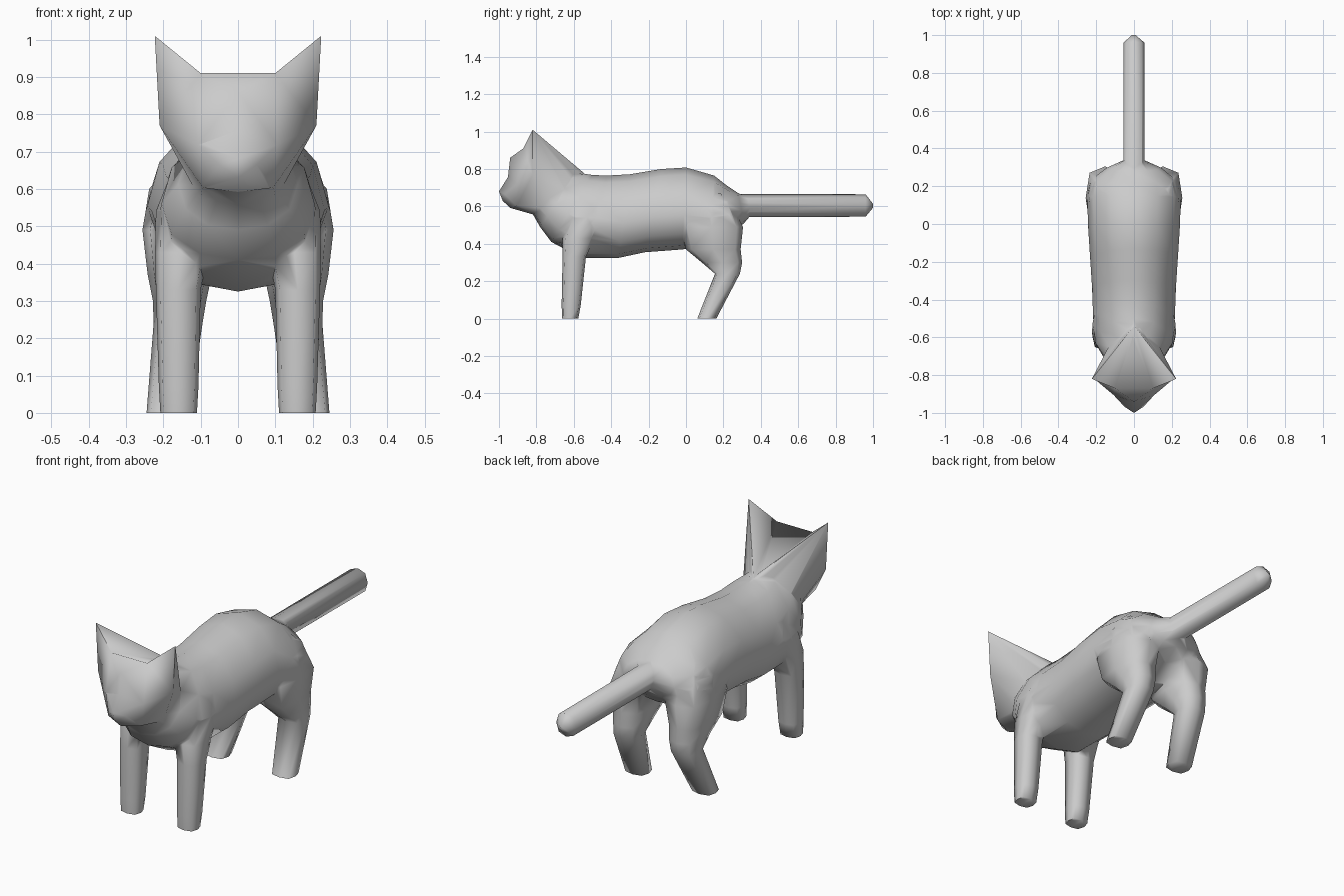
import bpy, bmesh
from math import sin, cos, pi, radians
from mathutils import Vector

if "Cube" in bpy.data.objects:
    bpy.data.objects.remove(bpy.data.objects["Cube"])

parts = []


def finish(bm, name):
    bmesh.ops.recalc_face_normals(bm, faces=bm.faces)
    mesh = bpy.data.meshes.new(name)
    bm.to_mesh(mesh)
    bm.free()
    ob = bpy.data.objects.new(name, mesh)
    bpy.context.collection.objects.link(ob)
    parts.append(ob)
    return ob


def loft(name, rings, sides, power=0.85, sag=0.0):
    """rings: (centre, half axis u, half axis v); sag lowers the flanks."""
    bm = bmesh.new()
    loops = []
    for c, u, v in rings:
        loop = []
        for i in range(sides):
            a = 2 * pi * i / sides
            cu, sv = cos(a), sin(a)
            cu = abs(cu) ** power * (1 if cu > 0 else -1)
            sv = abs(sv) ** power * (1 if sv > 0 else -1)
            sv -= sag * cu * cu
            loop.append(bm.verts.new(Vector(c) + Vector(u) * cu + Vector(v) * sv))
        loops.append(loop)
    for a, b in zip(loops, loops[1:]):
        for i in range(sides):
            j = (i + 1) % sides
            bm.faces.new((a[i], a[j], b[j], b[i]))
    bm.faces.new(loops[0])
    bm.faces.new(loops[-1])
    return finish(bm, name)


def hull(name, points, both=False, side=1):
    """Convex shape; both=True also adds the points reflected in x."""
    bm = bmesh.new()
    for x, y, z in points:
        bm.verts.new((x * side, y, z))
        if both and x > 0:
            bm.verts.new((-x, y, z))
    res = bmesh.ops.convex_hull(bm, input=bm.verts)
    junk = [g for g in res["geom_interior"] if isinstance(g, bmesh.types.BMVert)]
    bmesh.ops.delete(bm, geom=junk, context="VERTS")
    return finish(bm, name)


# body: top y, top z, bottom y, bottom z, half width
body_rings = [
    (-0.66, 0.80, -0.82, 0.555, 0.115),
    (-0.58, 0.78, -0.78, 0.49, 0.16),
    (-0.50, 0.768, -0.72, 0.41, 0.205),
    (-0.42, 0.765, -0.56, 0.325, 0.216),
    (-0.30, 0.772, -0.36, 0.325, 0.222),
    (-0.13, 0.80, -0.22, 0.355, 0.232),
    (0.00, 0.808, -0.02, 0.37, 0.243),
    (0.15, 0.765, 0.13, 0.39, 0.25),
    (0.22, 0.71, 0.24, 0.45, 0.23),
    (0.28, 0.67, 0.31, 0.51, 0.145),
    (0.34, 0.655, 0.34, 0.545, 0.05),
]
body = loft("cat_body", [((0, (ty + by) / 2, (tz + bz) / 2), (w, 0, 0),
                          (0, (ty - by) / 2, (tz - bz) / 2))
                         for ty, tz, by, bz, w in body_rings], 12, power=1.0, sag=0.16)

# tail: y, half width, half height
tail = [(0.24, 0.055, 0.062), (0.96, 0.055, 0.06), (1.0, 0.012, 0.012)]
loft("tail", [((0, y, 0.605), (w, 0, 0), (0, 0, h)) for y, w, h in tail], 8, power=0.85)


def leg(name, sections, side):
    """sections: z, front y, back y, inner x, outer x"""
    loft(name, [((side * (x0 + x1) / 2, (y0 + y1) / 2, z), ((x1 - x0) / 2, 0, 0),
                 (0, (y1 - y0) / 2, 0)) for z, y0, y1, x0, x1 in sections],
         8, power=0.65)


for side in (1, -1):
    leg("front_leg", [
        (0.0, -0.662, -0.576, 0.110, 0.208),
        (0.07, -0.665, -0.563, 0.106, 0.212),
        (0.33, -0.66, -0.535, 0.100, 0.220),
        (0.43, -0.66, -0.49, 0.08, 0.222),
        (0.54, -0.62, -0.44, 0.08, 0.220),
        (0.64, -0.57, -0.43, 0.08, 0.18),
    ], side)
    leg("hind_leg", [
        (0.0, 0.06, 0.162, 0.13, 0.245),
        (0.24, 0.155, 0.288, 0.095, 0.226),
        (0.30, 0.085, 0.300, 0.085, 0.228),
        (0.37, 0.00, 0.292, 0.07, 0.242),
        (0.49, -0.03, 0.305, 0.05, 0.256),
        (0.60, 0.02, 0.25, 0.05, 0.238),
        (0.67, 0.06, 0.20, 0.06, 0.19),
    ], side)
    # pointed ears running back into the neck
    hull("ear", [
        (0.223, -0.82, 1.01), (0.10, -0.87, 0.91), (-0.01, -0.85, 0.80),
        (0.21, -0.82, 0.77), (-0.01, -0.53, 0.77), (0.135, -0.65, 0.69),
        (-0.01, -0.75, 0.70),
    ], side=side)

# head and muzzle
hull("head", [
    (0.10, -0.87, 0.91), (0, -0.94, 0.86), (0, -0.955, 0.73), (0.11, -0.905, 0.72),
    (0.21, -0.82, 0.77), (0.10, -0.90, 0.60), (0, -0.93, 0.59), (0, -0.81, 0.555),
    (0.135, -0.65, 0.69), (0.03, -0.55, 0.77), (0.10, -0.74, 0.57),
], both=True)
hull("muzzle", [
    (0, -1.0, 0.68), (0, -0.98, 0.63), (0, -0.95, 0.76), (0.05, -0.968, 0.665),
    (0.11, -0.903, 0.72), (0.097, -0.90, 0.603), (0, -0.94, 0.592), (0, -0.86, 0.61),
], both=True)

# fuse everything into one skin
bpy.context.view_layer.objects.active = body
for part in parts[1:]:
    mod = body.modifiers.new("fuse", "BOOLEAN")
    mod.operation = "UNION"
    mod.solver = "EXACT"
    mod.object = part
    bpy.ops.object.modifier_apply(modifier=mod.name)
    bpy.data.objects.remove(part)
bm = bmesh.new()
bm.from_mesh(body.data)
bmesh.ops.remove_doubles(bm, verts=bm.verts, dist=0.012)
bmesh.ops.triangulate(bm, faces=[f for f in bm.faces if len(f.verts) > 4])
bm.to_mesh(body.data)
bm.free()
bpy.ops.object.select_all(action="DESELECT")
body.select_set(True)
bpy.ops.object.shade_smooth_by_angle(angle=radians(85))
